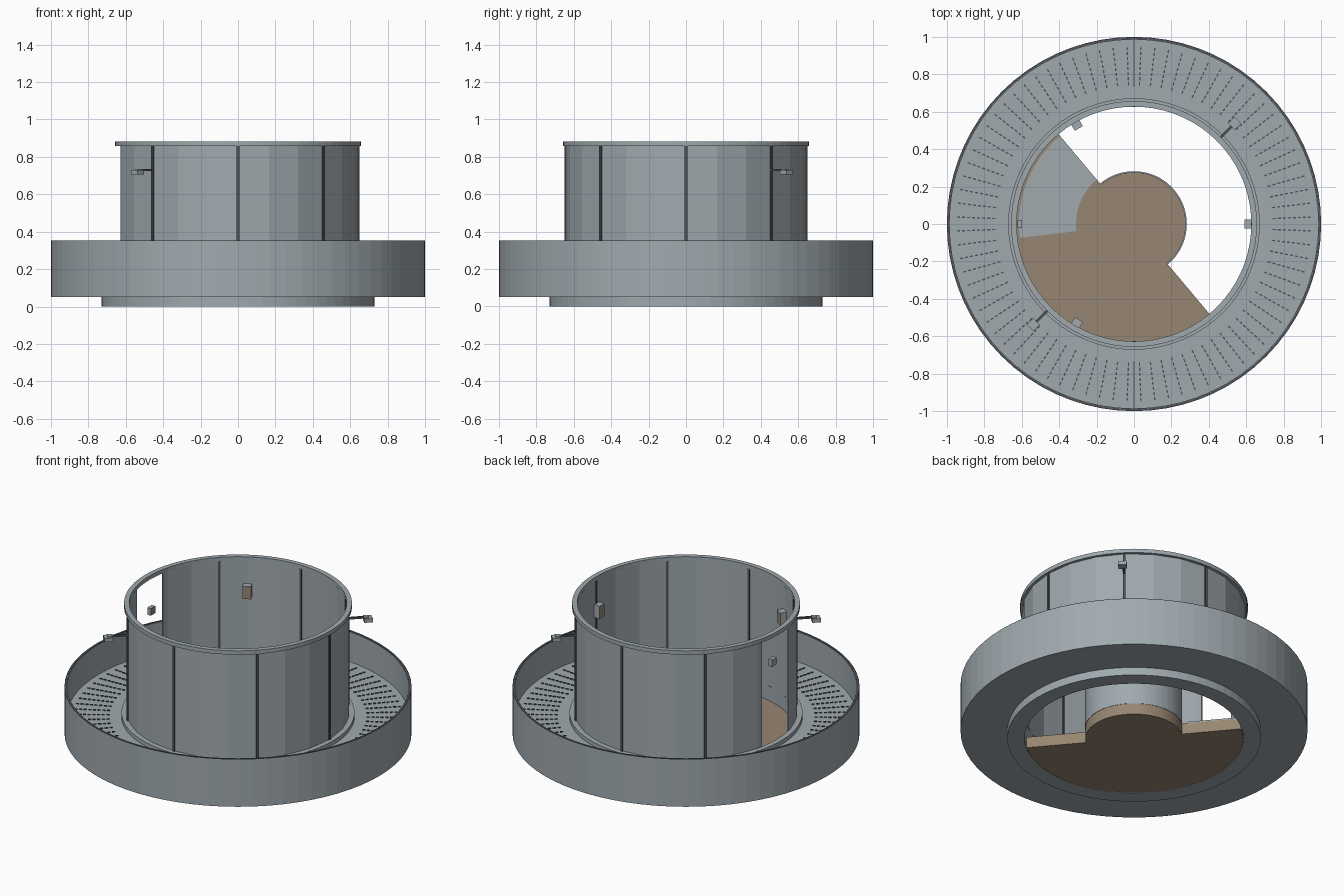
import bpy, bmesh
from math import radians, cos, sin
from mathutils import Matrix, Vector

cube = bpy.data.objects.get("Cube")
if cube:
    bpy.data.objects.remove(cube, do_unlink=True)


def material(name, rgb):
    m = bpy.data.materials.new(name)
    m.use_nodes = True
    m.diffuse_color = (*rgb, 1)
    m.node_tree.nodes["Principled BSDF"].inputs["Base Color"].default_value = (*rgb, 1)
    return m


GREY = material("panel grey", (0.35, 0.40, 0.43))
DARK = material("seam grey", (0.08, 0.09, 0.10))
BROWN = material("floor brown", (0.31, 0.24, 0.17))


def finish(name, bm, *mats):
    bmesh.ops.recalc_face_normals(bm, faces=bm.faces)
    me = bpy.data.meshes.new(name)
    bm.to_mesh(me)
    bm.free()
    for m in mats:
        me.materials.append(m)
    ob = bpy.data.objects.new(name, me)
    bpy.context.collection.objects.link(ob)
    return ob


def polar(r, a, z=0.0):
    return Vector((r * cos(radians(a)), r * sin(radians(a)), z))


def sweep(name, profile, angles, mat, closed=False):
    """Turn an (r, z) profile through the given angles about the z axis."""
    bm = bmesh.new()
    rows = [[bm.verts.new(polar(r, a, z)) for r, z in profile] for a in angles]
    n = len(profile)
    pairs = list(zip(rows, rows[1:])) + ([(rows[-1], rows[0])] if closed else [])
    for p, q in pairs:
        for i in range(n):
            j = (i + 1) % n
            bm.faces.new((p[i], p[j], q[j], q[i]))
    if not closed:
        bm.faces.new(rows[0])
        bm.faces.new(rows[-1])
    return finish(name, bm, mat)


def rect(r0, r1, z0, z1):
    return [(r0, z0), (r1, z0), (r1, z1), (r0, z1)]


def span(start, stop, count):
    return [start + (stop - start) * i / count for i in range(count + 1)]


def ring(name, profile, count, mat):
    return sweep(name, profile, span(0, 360, count)[:-1], mat, closed=True)


def add_box(bm, r, angle, z, size):
    """Box with its first axis pointing outwards at the given angle."""
    m = (Matrix.Translation(polar(r, angle, z)) @ Matrix.Rotation(radians(angle), 4, 'Z')
         @ Matrix.Diagonal((*size, 1)))
    return bmesh.ops.create_cube(bm, size=1, matrix=m)["verts"]


# Outer tray: parapet wall and deck as one turned section, plus base and kerb
ring("outer_tray", [(0.63, 0.05), (1, 0.05), (1, 0.35), (0.985, 0.35),
                    (0.985, 0.16), (0.63, 0.16)], 72, GREY)
ring("base_ring", rect(0.63, 0.73, 0, 0.05), 72, GREY)
ring("drum_kerb", rect(0.64, 0.672, 0.16, 0.185), 72, GREY)
ring("parapet_rim", rect(0.988, 1.0, 0.35, 0.353), 72, DARK)

# Deck slats, radial rows of short dashes
bm = bmesh.new()
for i in range(80):
    for k in range(8):
        add_box(bm, 0.75 + 0.027 * k, 4.5 * i + 2.25, 0.162, (0.017, 0.007, 0.006))
finish("deck_slats", bm, DARK)

bm = bmesh.new()
for a in (90, 270):
    add_box(bm, 0.86, a, 0.163, (0.25, 0.008, 0.008))
finish("deck_joints", bm, DARK)

# Drum wall with a full-height doorway on one side
sweep("drum_wall", rect(0.632, 0.643, 0.16, 0.86),
      [192] + list(range(195, 526, 15)) + [528], GREY)
ring("drum_top_ring", rect(0.627, 0.657, 0.857, 0.882), 72, GREY)

bm = bmesh.new()
for a in range(0, 360, 45):
    if a != 180:
        add_box(bm, 0.638, a, 0.51, (0.024, 0.014, 0.694))
finish("drum_battens", bm, DARK)

# Half floor with a round central platform
bm = bmesh.new()
outline = ([polar(0.628, a) for a in span(130, 310, 36)]
           + [polar(0.28, a) for a in span(310, 490, 36)])
face = bm.faces.new([bm.verts.new(p) for p in outline])
top = bmesh.ops.extrude_face_region(bm, geom=[face])["geom"]
bmesh.ops.translate(bm, vec=(0, 0, 0.07),
                    verts=[g for g in top if isinstance(g, bmesh.types.BMVert)])
finish("half_floor", bm, BROWN)

sweep("entry_plate", rect(0.31, 0.615, 0.07, 0.078), span(130, 187, 12), GREY)
sweep("platform_guard", rect(0.274, 0.282, 0.07, 0.36), span(-50, 130, 36), GREY)

# Small boxes on the inside of the drum, brown on the side facing the centre
for name, a, size in (("left", 0, (0.04, 0.05, 0.08)),
                      ("back", 120, (0.04, 0.05, 0.08)),
                      ("front", 240, (0.04, 0.05, 0.08)),
                      ("door", 180, (0.025, 0.045, 0.045))):
    bm = bmesh.new()
    add_box(bm, 0.61, a, 0.67, size)
    inward = -polar(1, a)
    bm.normal_update()
    for f in bm.faces:
        f.material_index = int(f.normal.dot(inward) > 0.9)
    finish(name + "_wall_box", bm, GREY, BROWN)

# Outside arms, each with a flat head
for name, a in (("back", 45), ("front", 225)):
    bm = bmesh.new()
    add_box(bm, 0.69, a, 0.73, (0.10, 0.012, 0.012))
    finish(name + "_arm", bm, DARK)
    bm = bmesh.new()
    add_box(bm, 0.76, a, 0.717, (0.05, 0.05, 0.024))
    add_box(bm, 0.75, a, 0.732, (0.03, 0.03, 0.008))
    finish(name + "_arm_head", bm, GREY)
